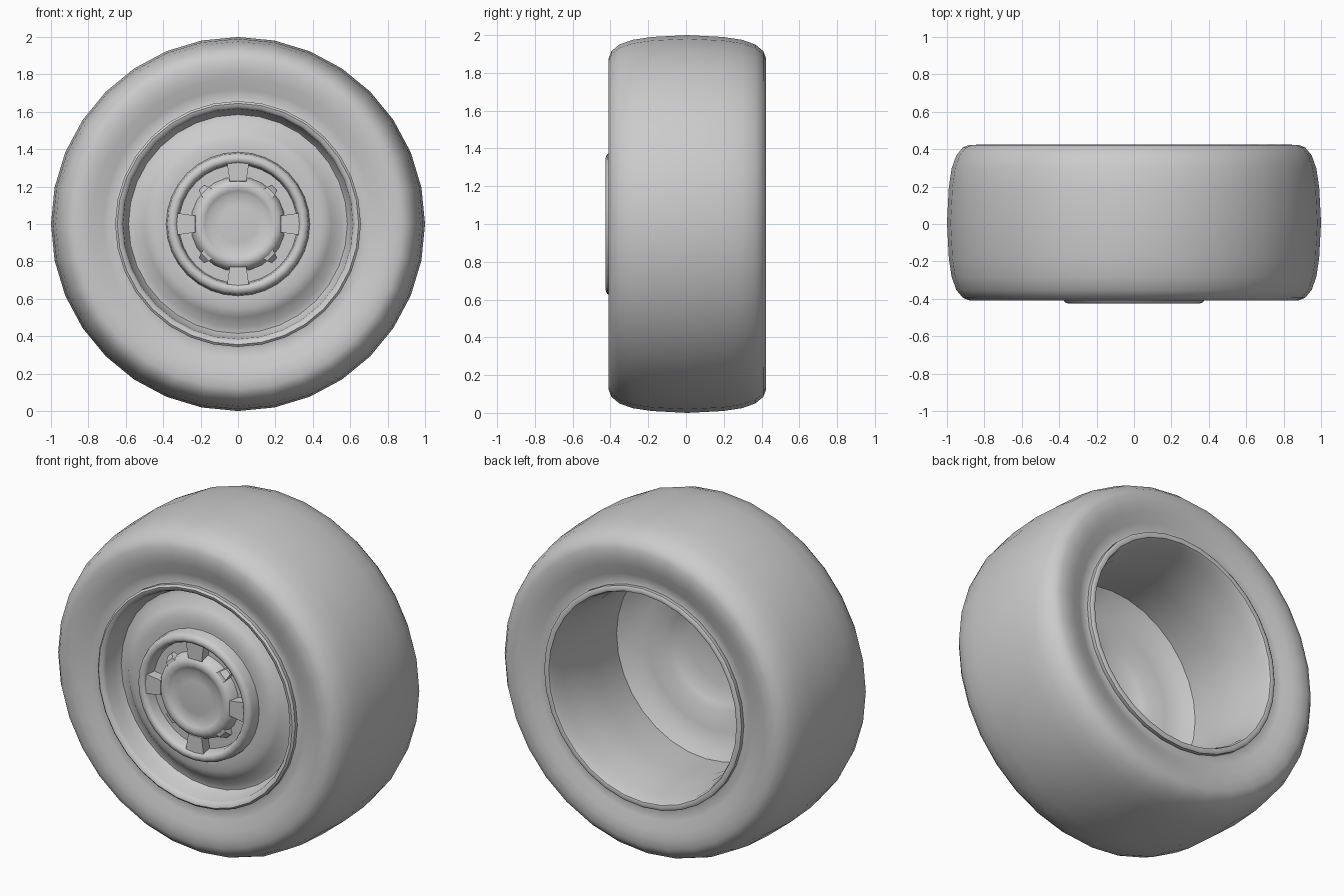
import bpy, bmesh, math
from mathutils import Matrix

if "Cube" in bpy.data.objects:
    bpy.data.objects.remove(bpy.data.objects["Cube"])

CENTER = Matrix.Translation((0, 0, 1))


def finish(bm, name, angle):
    bmesh.ops.remove_doubles(bm, verts=bm.verts, dist=1e-5)
    bmesh.ops.recalc_face_normals(bm, faces=bm.faces)
    bmesh.ops.transform(bm, matrix=CENTER, verts=bm.verts)
    me = bpy.data.meshes.new(name)
    bm.to_mesh(me)
    bm.free()
    ob = bpy.data.objects.new(name, me)
    bpy.context.collection.objects.link(ob)
    bpy.ops.object.select_all(action='DESELECT')
    ob.select_set(True)
    bpy.context.view_layer.objects.active = ob
    bpy.ops.object.shade_smooth_by_angle(angle=math.radians(angle))
    return ob


def lathe(name, profile, segs=32, angle=50):
    """Spin (radius, y) points around the axle."""
    bm = bmesh.new()
    rings = []
    for i in range(segs):
        a = 2 * math.pi * i / segs
        rings.append([bm.verts.new((r * math.cos(a), y, r * math.sin(a)))
                      for r, y in profile])
    for i in range(segs):
        p, q = rings[i], rings[(i + 1) % segs]
        for j in range(len(profile) - 1):
            pts = [p[j], p[j + 1], q[j + 1], q[j]]
            if profile[j][0] == 0:
                pts = pts[:3]
            elif profile[j + 1][0] == 0:
                pts = [p[j], p[j + 1], q[j]]
            bm.faces.new(pts)
    return finish(bm, name, angle)


def lugs(name, sections, start):
    """Four radial wedges; sections are (radius, half width, front y, back y)."""
    bm = bmesh.new()
    for k in range(4):
        rot = Matrix.Rotation(start + k * math.pi / 2, 4, 'Y')
        ends = []
        for r, w, yf, yb in sections:
            ring = [bm.verts.new(c) for c in
                    ((-w, yf, r), (w, yf, r), (w, yb, r), (-w, yb, r))]
            bmesh.ops.transform(bm, matrix=rot, verts=ring)
            ends.append(ring)
        for a, b in zip(ends, ends[1:]):
            for i in range(4):
                j = (i + 1) % 4
                bm.faces.new((a[i], a[j], b[j], b[i]))
        bm.faces.new(ends[0][::-1])
        bm.faces.new(ends[-1])
    return finish(bm, name, 35)


# Tyre: bulging sidewalls dipping towards the rim lips
half = [(0.645, 0.385), (0.67, 0.375), (0.72, 0.387), (0.78, 0.408), (0.83, 0.417),
        (0.88, 0.416), (0.915, 0.402), (0.95, 0.36), (0.975, 0.29), (0.99, 0.19)]
tyre = [(r, 0.007 - y) for r, y in half] + [(1.0, 0.007)] + \
       [(r, 0.007 + y) for r, y in reversed(half)]
lathe("tyre", tyre)

# Rim: front lip, dished disc, hub recess behind, barrel and rear lip
rim = [(0, -0.36), (0.30, -0.35), (0.36, -0.35), (0.40, -0.345), (0.45, -0.35),
       (0.50, -0.325), (0.55, -0.28), (0.585, -0.275), (0.607, -0.31),
       (0.615, -0.38), (0.625, -0.40), (0.645, -0.405), (0.657, -0.395),
       (0.657, -0.36), (0.63, -0.33), (0.63, 0.35), (0.657, 0.375),
       (0.657, 0.41), (0.645, 0.418), (0.625, 0.413), (0.615, 0.39),
       (0.605, 0.32), (0.585, 0.22), (0.58, 0.05), (0.595, -0.19),
       (0.54, -0.23), (0.45, -0.265), (0.33, -0.27),
       (0.30, -0.295), (0.20, -0.325), (0, -0.34)]
lathe("rim", rim)

# Raised hub ring around the centre cap
lathe("hub_ring", [(0.385, -0.34), (0.378, -0.40), (0.37, -0.418), (0.35, -0.426),
                   (0.332, -0.42), (0.322, -0.40), (0.315, -0.34)])

# Centre cap with a rounded rim and shallow dished middle
lathe("centre_cap", [(0.255, -0.345), (0.245, -0.39), (0.225, -0.412), (0.20, -0.418),
                     (0.178, -0.41), (0.16, -0.398), (0.10, -0.403), (0, -0.406)],
      segs=24)

# Four wedge lugs bridging ring and cap, and four small bumps between them
lugs("hub_lugs", [(0.215, 0.043, -0.385, -0.345), (0.23, 0.045, -0.41, -0.345),
                  (0.335, 0.06, -0.412, -0.345)], 0)
lugs("cap_bumps", [(0.22, 0.035, -0.405, -0.345), (0.25, 0.03, -0.40, -0.345),
                   (0.275, 0.018, -0.37, -0.345)], math.pi / 4)
